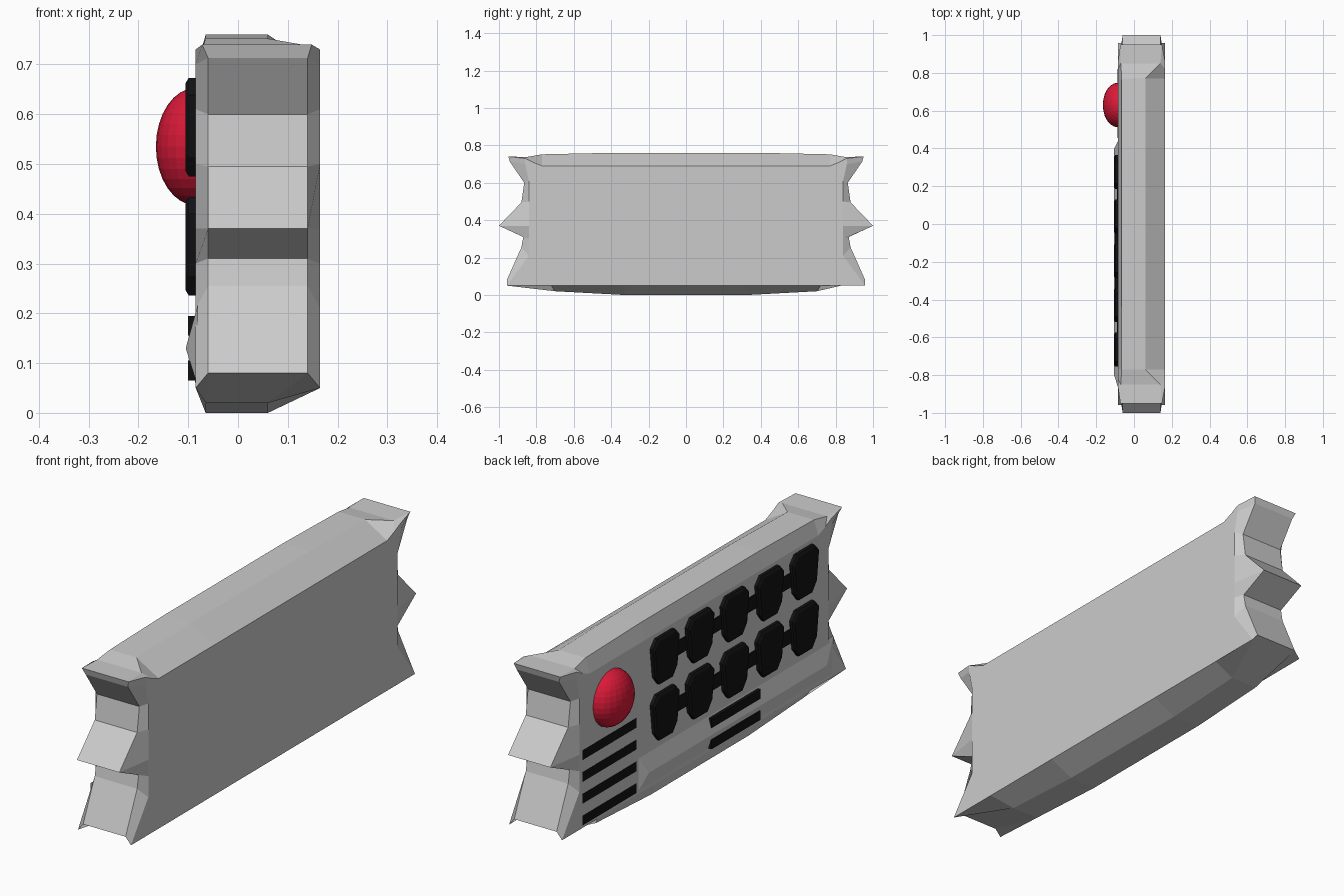
import bpy, bmesh
from mathutils import Matrix

if "Cube" in bpy.data.objects:
    bpy.data.objects.remove(bpy.data.objects["Cube"])


def material(name, color):
    m = bpy.data.materials.new(name)
    m.diffuse_color = color
    m.use_nodes = True
    m.node_tree.nodes["Principled BSDF"].inputs["Base Color"].default_value = m.diffuse_color
    return m


BLACK = material("black", (0.006, 0.006, 0.007, 1))
RED = material("red", (0.7, 0.01, 0.04, 1))


def finish(name, bm, mat=None):
    bmesh.ops.recalc_face_normals(bm, faces=bm.faces)
    me = bpy.data.meshes.new(name)
    bm.to_mesh(me)
    bm.free()
    ob = bpy.data.objects.new(name, me)
    bpy.context.collection.objects.link(ob)
    if mat:
        me.materials.append(mat)
    return ob


def loft(name, rings, mat=None):
    bm = bmesh.new()
    loops = [[bm.verts.new(p) for p in ring] for ring in rings]
    for a, b in zip(loops, loops[1:]):
        for i in range(len(a)):
            j = (i + 1) % len(a)
            bm.faces.new((a[i], a[j], b[j], b[i]))
    bm.faces.new(loops[0])
    bm.faces.new(loops[-1])
    return finish(name, bm, mat)


def box(name, x0, x1, y0, y1, z0, z1, mat=None):
    ring = lambda x: [(x, y0, z0), (x, y1, z0), (x, y1, z1), (x, y0, z1)]
    return loft(name, [ring(x0), ring(x1)], mat)


# Body: half outline from top middle to bottom middle
# core y, core z, core x left, core x right, side-panel y, side-panel z
half = [
    (0.40, 0.760, -0.065, 0.06, 0.40, 0.69),
    (0.77, 0.752, -0.065, 0.06, 0.77, 0.69),
    (0.85, 0.738, -0.070, 0.14, 0.82, 0.71),
    (0.95, 0.740, -0.072, 0.148, 0.86, 0.73),
    (0.942, 0.713, -0.060, 0.14, 0.86, 0.70),
    (0.865, 0.60, -0.060, 0.14, 0.84, 0.61),
    (0.88, 0.495, -0.060, 0.14, 0.84, 0.50),
    (1.00, 0.37, -0.060, 0.14, 0.84, 0.37),
    (0.87, 0.31, -0.060, 0.14, 0.84, 0.30),
    (0.88, 0.255, -0.060, 0.14, 0.84, 0.21),
    (0.958, 0.08, -0.060, 0.14, 0.957, 0.05),
    (0.70, 0.02, -0.065, 0.06, 0.72, 0.05),
    (0.33, 0.00, -0.065, 0.06, 0.33, 0.05),
]
full = [(1, r) for r in half] + [(-1, r) for r in reversed(half)]
loft("body", [
    [(-0.085, s * r[4], r[5]) for s, r in full],
    [(r[2], s * r[0], r[1]) for s, r in full],
    [(r[3], s * r[0], r[1]) for s, r in full],
    [(0.165, s * r[4], r[5]) for s, r in full],
])

# Raised lower ridge on the control face
def ridge_ring(y0, y1):
    return [(-0.08, y0, 0.05), (-0.105, y1, 0.13), (-0.08, y0, 0.22)]

loft("lower_ridge", [ridge_ring(0.45, 0.40), ridge_ring(-0.88, -0.80)])

# Buttons: two rows of tapered keys with bevelled rims, joined by thin links
key = [(-0.09, 0.065), (-0.06, 0.099), (0.06, 0.099), (0.09, 0.065),
       (0.075, -0.06), (0.045, -0.099), (-0.045, -0.099), (-0.075, -0.06)]
for row, z in enumerate((0.574, 0.335)):
    for col in range(5):
        y = 0.275 - 0.235 * col
        ring = lambda x, s: [(x, y + u * s, z + v * s) for u, v in key]
        loft(f"button_{row}_{col}",
             [ring(-0.08, 1), ring(-0.099, 1), ring(-0.105, 0.9)], BLACK)
        if col < 4:
            box(f"button_link_{row}_{col}", -0.09, -0.08,
                y - 0.16, y - 0.07, z - 0.03, z + 0.03, BLACK)

# Side vent slots
for i in range(4):
    z = 0.36 - 0.093 * i
    box(f"side_vent_{i}", -0.0865, -0.08, 0.456, 0.82, z - 0.02, z + 0.02, BLACK)

# Lower vent slots on the ridge
for i, z in enumerate((0.175, 0.085)):
    box(f"lower_vent_{i}", -0.1, -0.08, -0.36, -0.03, z - 0.02, z + 0.02, BLACK)

# Red dome button
bm = bmesh.new()
bmesh.ops.create_uvsphere(
    bm, u_segments=24, v_segments=16, radius=1,
    matrix=Matrix.Translation((-0.085, 0.63, 0.535)) @ Matrix.Diagonal((0.08, 0.118, 0.118, 1)))
finish("red_dome", bm, RED)
